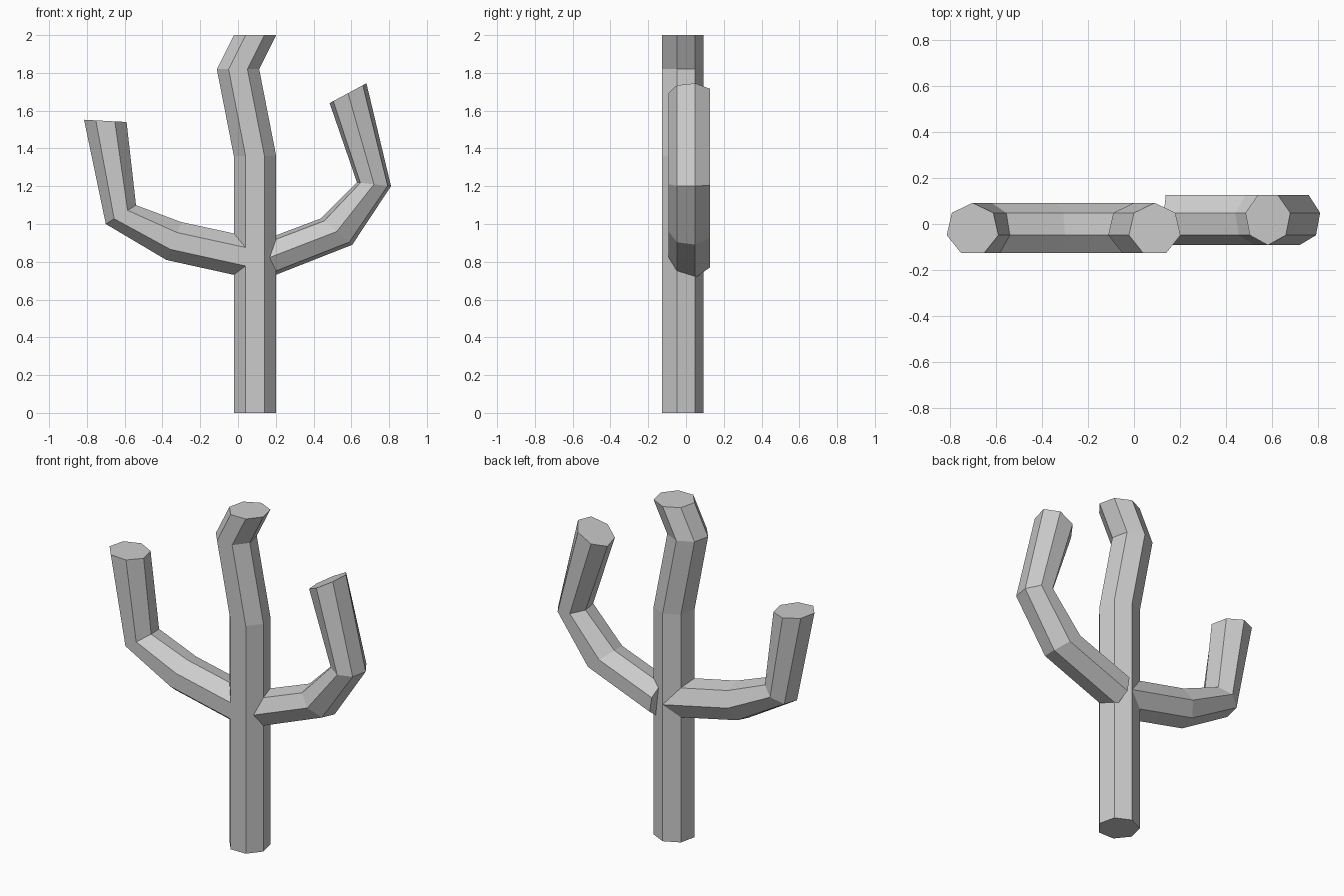
import bpy, bmesh
from math import cos, sin, tau, pi

if "Cube" in bpy.data.objects:
    bpy.data.objects.remove(bpy.data.objects["Cube"])

SIDES, R, YC = 7, 0.115, 0.023
WIDE = cos(pi / 14)  # widest point of the heptagon relative to its radius


def tube(name, rings, sign):
    """Seven-sided limb; each ring is (inner xz, outer xz), sign picks which way the ridge faces."""
    bm = bmesh.new()
    loops = []
    for (ax, az), (bx, bz) in rings:
        cx, cz = (ax + bx) / 2, (az + bz) / 2
        hx, hz = (bx - ax) / 2 / WIDE, (bz - az) / 2 / WIDE
        loop = []
        for k in range(SIDES):
            a = pi / 2 + tau * k / SIDES
            y = sign * (R * sin(a) - YC)
            loop.append(bm.verts.new((cx + hx * cos(a), y, cz + hz * cos(a))))
        loops.append(loop)
    for lo, hi in zip(loops, loops[1:]):
        for k in range(SIDES):
            j = (k + 1) % SIDES
            bm.faces.new((lo[k], lo[j], hi[j], hi[k]))
    bm.faces.new(loops[0][::-1])
    bm.faces.new(loops[-1])
    bmesh.ops.recalc_face_normals(bm, faces=bm.faces[:])
    me = bpy.data.meshes.new(name)
    bm.to_mesh(me)
    bm.free()
    ob = bpy.data.objects.new(name, me)
    bpy.context.collection.objects.link(ob)
    return ob


# Trunk with a kinked top
W = R * WIDE
tube("trunk", [((x - W, z), (x + W, z))
               for x, z in ((0.09, 0), (0.09, 1.36), (0, 1.82), (0.09, 2))], 1)

# Left arm, rooted inside the trunk
tube("left_arm", [((0.09, 0.926), (0.09, 0.706)),
                  ((-0.30, 1.01), (-0.38, 0.81)),
                  ((-0.54, 1.10), (-0.70, 1.00)),
                  ((-0.59, 1.54), (-0.815, 1.552))], 1)

# Right arm, ridge facing the front
tube("right_arm", [((0.13, 0.913), (0.16, 0.715)),
                   ((0.44, 1.03), (0.605, 0.89)),
                   ((0.63, 1.22), (0.81, 1.20)),
                   ((0.485, 1.64), (0.68, 1.745))], -1)
